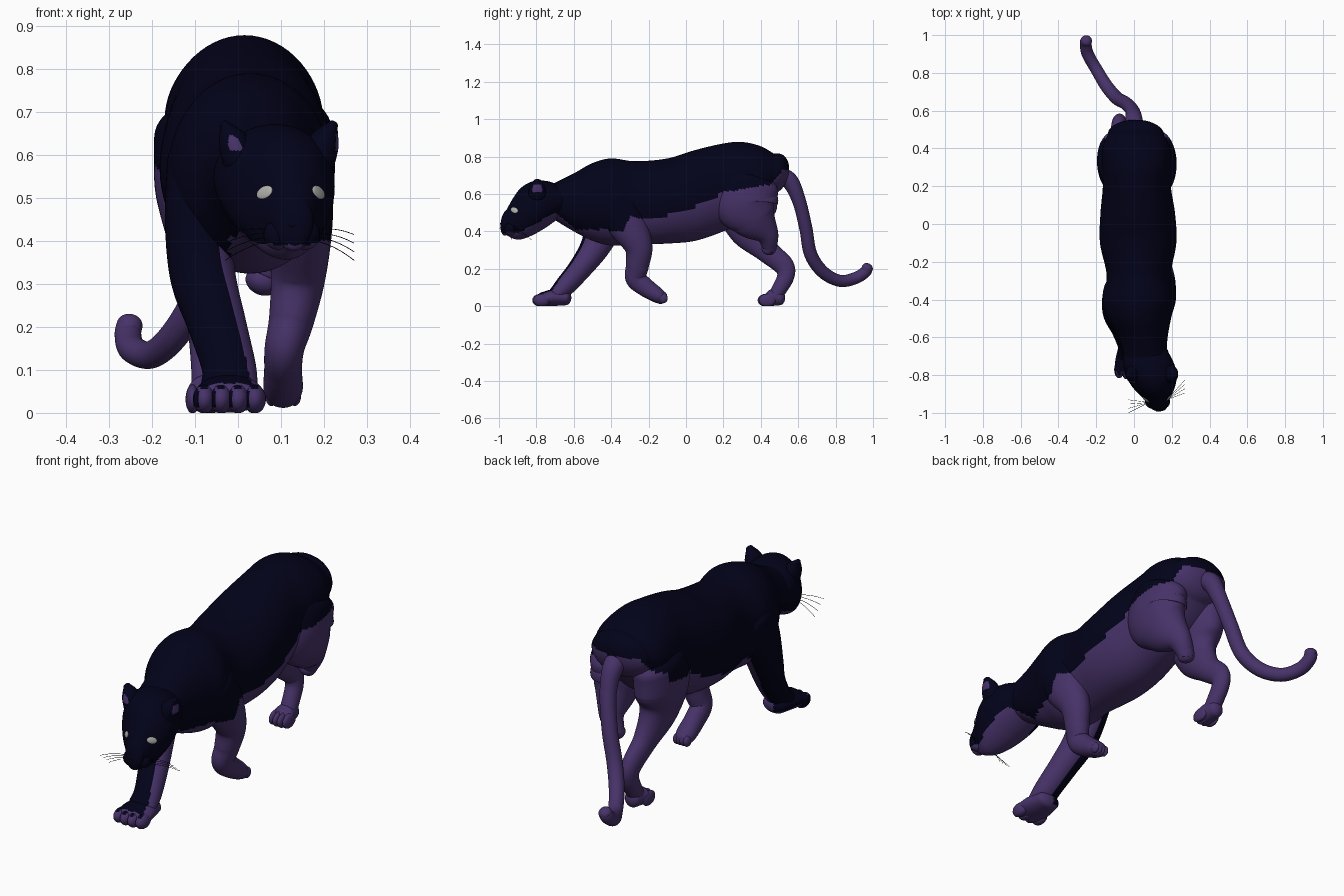
import bpy, bmesh, math
from mathutils import Vector, Matrix
from mathutils.bvhtree import BVHTree

if "Cube" in bpy.data.objects:
    bpy.data.objects.remove(bpy.data.objects["Cube"], do_unlink=True)


def material(name, rgb):
    m = bpy.data.materials.new(name)
    m.use_nodes = True
    m.diffuse_color = (*rgb, 1)
    m.node_tree.nodes["Principled BSDF"].inputs["Base Color"].default_value = (*rgb, 1)
    return m


DARK = material("midnight fur", (0.0008, 0.0008, 0.0105))
PURPLE = material("purple fur", (0.062, 0.032, 0.14))
EYE = material("pale eye", (0.45, 0.45, 0.43))
BLACK = material("black", (0.001, 0.001, 0.002))

# Height of the line between dark back and purple underside, as (y, z)
EDGE = [(-1.1, .38), (-.88, .40), (-.7, .50), (-.6, .42), (-.52, .33), (-.4, .30),
        (-.36, .33), (-.3, .48), (-.2, .46), (-.05, .50), (.1, .55), (.2, .61),
        (.45, .65), (.52, .73), (1.1, .73)]


def coat(c, n):
    for (y0, z0), (y1, z1) in zip(EDGE, EDGE[1:]):
        if y0 <= c.y <= y1:
            z = z0 + (z1 - z0) * (c.y - y0) / (y1 - y0)
            return int(c.z < z - (0.05 if c.x < 0 and c.y < .4 else 0))
    return 1


def torso_coat(c, n):
    # The belly is purple all along, the chest only on its left half
    if c.y < -.38 and c.x < -.02:
        return 0
    return int(coat(c, n) or (n.z < -.5 and c.z < .41 and c.y > -.62))


def forward_leg_coat(c, n):
    # Dark on the outside and front, purple on the inside, sole and toes
    toe = c.y < -.775 and n.x > -.7 and n.z < .8
    inside = c.z < .4 and n.x + 0.4 * n.y > 0.28
    return int(inside or toe or (c.z < .06 and n.z < -.5))


def underside(c, n):
    return 1


def smooth_path(pts, steps):
    # Catmull-Rom through every station, radii included
    p = [pts[0]] + list(pts) + [pts[-1]]
    out = []
    for a, b, c, d in zip(p, p[1:], p[2:], p[3:]):
        for i in range(steps):
            t = i / steps
            out.append([0.5 * (2 * q + (r - o) * t + (2 * o - 5 * q + 4 * r - s) * t * t
                               + (3 * q - o - 3 * r + s) * t ** 3)
                        for o, q, r, s in zip(a, b, c, d)])
    return out + [list(pts[-1])]


def loft(bm, stations, upright=False, sides=64, steps=18):
    """Rounded tube through stations of (x, y, z, side radius, depth radius)."""
    path = smooth_path(stations, steps)
    pos = [Vector(p[:3]) for p in path]
    last = len(path) - 1
    tans = [(pos[min(i + 1, last)] - pos[max(i - 1, 0)]).normalized() for i in range(last + 1)]
    rings = [(pos[i], tans[i], path[i][3], path[i][4]) for i in range(last + 1)]

    def cap(i, sign):
        depth = 0.8 * min(path[i][3:])
        angles = [math.radians(a) for a in range(10, 90, 10)]
        return [(pos[i] + tans[i] * sign * depth * math.sin(a), tans[i],
                 path[i][3] * math.cos(a), path[i][4] * math.cos(a)) for a in angles]

    rings = cap(0, -1)[::-1] + rings + cap(last, 1)
    loops = []
    for centre, t, rx, rz in rings:
        side = Vector((1, 0, 0))
        up = Vector((0, 0, 1))
        if not upright:
            side = (side - t * t.x).normalized()
            up = t.cross(side)
        loops.append([bm.verts.new(centre + side * rx * math.cos(a) + up * rz * math.sin(a))
                      for a in (math.tau * k / sides for k in range(sides))])
    for a, b in zip(loops, loops[1:]):
        for k in range(sides):
            j = (k + 1) % sides
            bm.faces.new((a[k], a[j], b[j], b[k]))
    bm.faces.new(loops[0])
    bm.faces.new(loops[-1])


def ball(bm, centre, size, turn=Matrix()):
    m = Matrix.Translation(centre) @ turn @ Matrix.Diagonal((*size, 1))
    bmesh.ops.create_uvsphere(bm, u_segments=24, v_segments=16, radius=1, matrix=m)


def finish(name, bm, rule=coat, mats=(DARK, PURPLE)):
    for v in bm.verts:
        v.co.z = max(v.co.z, 0)
    bmesh.ops.recalc_face_normals(bm, faces=bm.faces)
    bm.normal_update()
    for f in bm.faces:
        f.smooth = True
        f.material_index = rule(f.calc_center_median(), f.normal) if len(mats) > 1 else 0
    mesh = bpy.data.meshes.new(name)
    bm.to_mesh(mesh)
    tree = BVHTree.FromBMesh(bm)
    bm.free()
    for m in mats:
        mesh.materials.append(m)
    bpy.context.collection.objects.link(bpy.data.objects.new(name, mesh))
    return tree


def tube(name, stations, rule=coat):
    bm = bmesh.new()
    loft(bm, stations)
    finish(name, bm, rule)


def slices(rows):
    # (y, centre x, top, bottom, half width) to loft stations
    return [(x, y, (t + b) / 2, w, (t - b) / 2) for y, x, t, b, w in rows]


# Torso and neck
bm = bmesh.new()
loft(bm, slices([(-.70, .06, .66, .46, .112), (-.6, .048, .71, .40, .13),
                 (-.5, .028, .765, .35, .168), (-.4, .028, .79, .325, .19),
                 (-.27, .025, .775, .33, .17), (-.1, .022, .79, .335, .202),
                 (.05, .02, .835, .35, .198), (.2, .015, .87, .40, .18),
                 (.3, .015, .878, .45, .185), (.4, .012, .855, .52, .18),
                 (.47, .01, .815, .6, .15)]), upright=True)
finish("torso", bm, torso_coat)

# Head tapering to a narrow muzzle with cheeks
bm = bmesh.new()
loft(bm, slices([(-.68, .065, .65, .47, .118), (-.75, .08, .67, .42, .136),
                 (-.82, .095, .667, .38, .13), (-.88, .108, .635, .358, .103),
                 (-.92, .118, .585, .36, .072), (-.96, .127, .515, .38, .048)]), upright=True)
for x in (.095, .155):
    ball(bm, (x, -.94, .415), (.036, .037, .036))
head = finish("head", bm)

bm = bmesh.new()
ball(bm, (.127, -.98, .44), (.017, .014, .013))
finish("nose", bm, mats=(DARK,))

# Eyes lie flat on the face, slanting down to the nose
for name, x, slant in (("right_eye", .062, .3), ("left_eye", .187, -.3)):
    spot, normal, _, _ = head.ray_cast(Vector((x, -2, .513)), Vector((0, 1, 0)))
    turn = normal.to_track_quat('Z', 'Y').to_matrix().to_4x4() @ Matrix.Rotation(slant, 4, 'Z')
    bm = bmesh.new()
    ball(bm, spot, (.024, .015, .005), turn)
    finish(name, bm, mats=(EYE,))

# Ears with a small purple hollow, the left one turned outward
for name, s, look in (("right_ear", -1, Vector((0, -1, 0))), ("left_ear", 1, Vector((1, 0, 0)))):
    tube(name, [(.095 + s * .09, -.795, .59, .042, .05), (.095 + s * .108, -.795, .635, .034, .043),
                (.095 + s * .126, -.795, .67, .012, .02)],
         lambda c, n: int(n.dot(look) > .87 and .61 < c.z < .65))

# Whiskers
for name, s, root, tip in (("left_whisker", 1, (.175, -.93), (.27, -.86)),
                           ("right_whisker", -1, (.08, -.945), (-.03, -.965))):
    for i in range(4):
        curve = bpy.data.curves.new(name, 'CURVE')
        curve.dimensions = '3D'
        curve.bevel_depth = 0.0009
        curve.bevel_resolution = 1
        spline = curve.splines.new('POLY')
        spline.points.add(6)
        for k, p in enumerate(spline.points):
            t = k / 6
            p.co = (root[0] + (tip[0] - root[0]) * t,
                    root[1] + (tip[1] - root[1] + .023 * (i - 1.5)) * t,
                    .425 - .008 * i + (.02 - .012 * i) * t - .03 * t * t, 1)
        curve.materials.append(BLACK)
        bpy.context.collection.objects.link(bpy.data.objects.new(f"{name}_{i + 1}", curve))

# Front legs: right one reaches forward, left one is lifted
tube("front_right_leg", [(-.09, -.38, .58, .075, .12), (-.092, -.43, .45, .078, .105),
                         (-.082, -.485, .32, .076, .08), (-.05, -.56, .21, .068, .064),
                         (-.022, -.645, .11, .063, .055), (-.02, -.69, .065, .066, .045)],
     forward_leg_coat)
tube("front_left_leg", [(.137, -.39, .56, .085, .12), (.145, -.315, .44, .075, .105),
                        (.14, -.255, .32, .064, .076), (.125, -.26, .22, .053, .062),
                        (.108, -.268, .15, .046, .056), (.105, -.215, .10, .044, .05),
                        (.105, -.155, .06, .046, .042), (.105, -.13, .045, .04, .035)],
     lambda c, n: int(coat(c, n) or c.z < .4))

# Hind legs: right one is planted, left one is tucked
tube("hind_right_leg", [(-.1, .345, .64, .095, .15), (-.1, .325, .52, .093, .16),
                        (-.095, .345, .41, .07, .115), (-.085, .43, .3, .048, .066),
                        (-.08, .52, .22, .04, .055), (-.075, .533, .16, .038, .046),
                        (-.07, .495, .085, .038, .04), (-.07, .468, .045, .04, .036)])
tube("hind_left_leg", [(.125, .345, .65, .095, .155), (.125, .318, .56, .1, .175),
                       (.115, .365, .47, .085, .127), (.09, .432, .385, .055, .065),
                       (.065, .445, .325, .043, .042), (.056, .442, .305, .04, .038)])


# Planted paws: a low pad with four toes
def paw(name, x, tip, width, length, rule):
    bm = bmesh.new()
    loft(bm, [(x, tip + length, .045, width * .72, .04), (x, tip + length * .6, .045, width * .92, .044),
              (x, tip + .055, .038, width * .95, .037)], upright=True)
    for k in (-1.5, -.5, .5, 1.5):
        ball(bm, (x + k * width * .46, tip + .045 + abs(k) * .006, .032),
             (width * .31, .045, .034))
    finish(name, bm, rule)


paw("front_right_paw", -.02, -.825, .085, .18, forward_leg_coat)
paw("hind_right_paw", -.07, .38, .052, .12, underside)

# Toes of the lifted front paw
bm = bmesh.new()
for x in (-.027, -.009, .009, .027):
    ball(bm, (.105 + x, -.122, .042), (.015, .024, .026))
finish("front_left_toes", bm, underside)

# Tail hangs down and curls up at the tip
tube("tail", [(.005, .46, .70, .05, .05), (0, .548, .675, .046, .046), (-.01, .602, .57, .037, .037),
              (-.045, .64, .42, .035, .035), (-.09, .666, .28, .035, .035),
              (-.145, .73, .185, .034, .034), (-.2, .82, .136, .032, .032),
              (-.245, .9, .148, .032, .032), (-.256, .955, .18, .031, .031),
              (-.252, .97, .205, .03, .03)])
